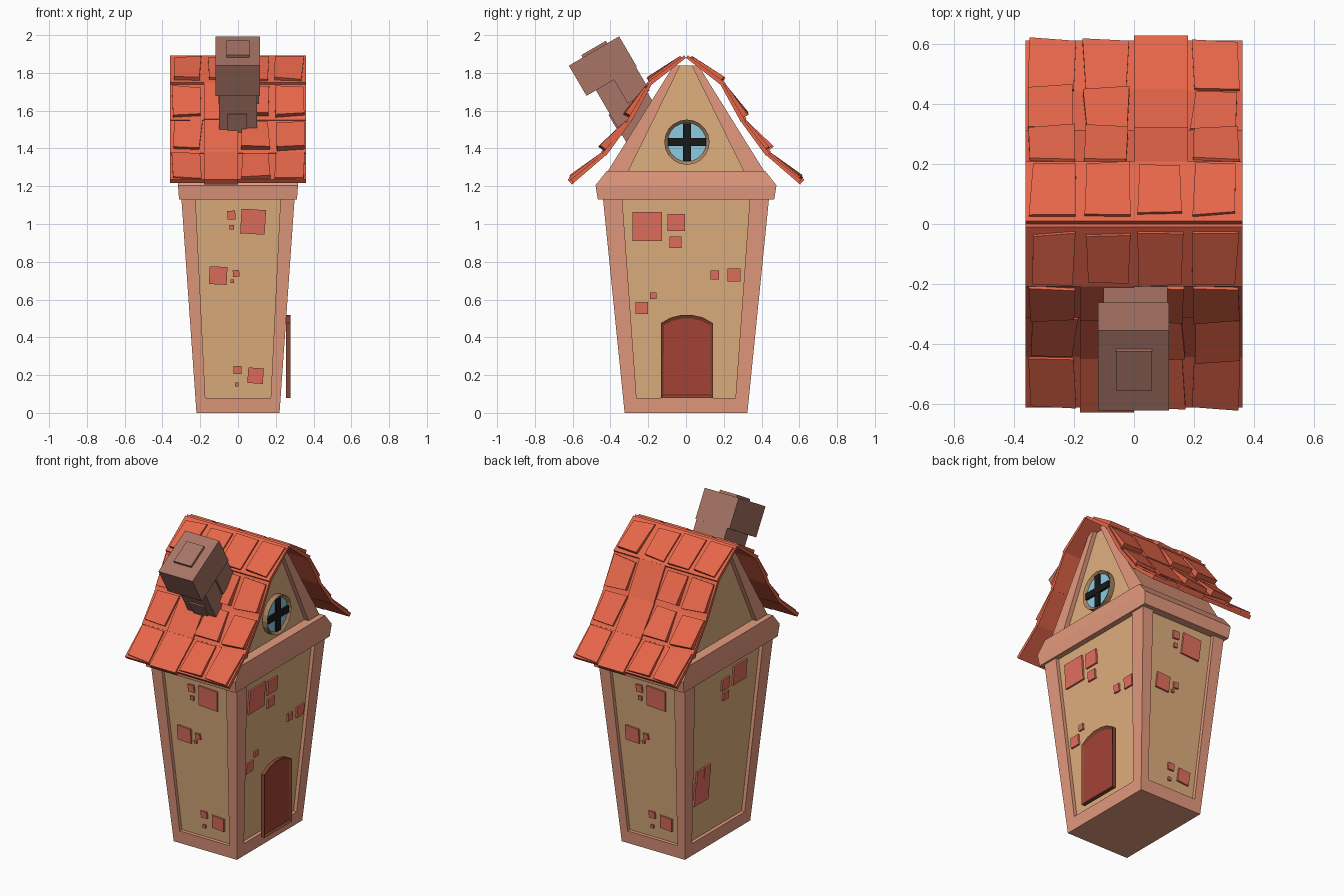
import bpy, bmesh, random
from math import pi, sin, cos, radians
from mathutils import Vector, Matrix

if "Cube" in bpy.data.objects:
    bpy.data.objects.remove(bpy.data.objects["Cube"])

random.seed(4)

def mat(name, hexcol):
    m = bpy.data.materials.new(name)
    c = [int(hexcol[i:i + 2], 16) / 255 for i in (0, 2, 4)]
    m.diffuse_color = [((v + 0.055) / 1.055) ** 2.4 for v in c] + [1]
    m.use_nodes = True
    m.node_tree.nodes["Principled BSDF"].inputs["Base Color"].default_value = m.diffuse_color
    return m

TIMBER, PLASTER = mat("timber", "E49A7E"), mat("plaster", "E0B07E")
BRICK, ROOF = mat("brick", "E4705F"), mat("roof", "E6664A")
STONE, DOOR = mat("stone", "A87466"), mat("door_red", "A44236")
TRIM, GLASS = mat("door_trim", "8A4632"), mat("glass", "8CCBE2")
BLACK, BRASS = mat("black", "181818"), mat("window_trim", "A88460")

def finish(bm, name, *mats, normals=True):
    if normals:
        bmesh.ops.recalc_face_normals(bm, faces=bm.faces)
    me = bpy.data.meshes.new(name)
    bm.to_mesh(me)
    bm.free()
    for m in mats:
        me.materials.append(m)
    ob = bpy.data.objects.new(name, me)
    bpy.context.collection.objects.link(ob)
    return ob

def loft(bm, rings):
    """Closed solid through rings of equal point count; returns the end face."""
    vs = [[bm.verts.new(p) for p in r] for r in rings]
    n = len(vs[0])
    for a, b in zip(vs, vs[1:]):
        for i in range(n):
            j = (i + 1) % n
            bm.faces.new((a[i], a[j], b[j], b[i]))
    bm.faces.new(vs[0][::-1])
    return bm.faces.new(vs[-1])

def prism(bm, prof, x0, x1):
    return loft(bm, [[(x, y, z) for y, z in prof] for x in (x0, x1)])

def box(bm, x, y, z):
    prism(bm, [(y[0], z[0]), (y[1], z[0]), (y[1], z[1]), (y[0], z[1])], *x)

def framed(name, prof, x0, x1, width, depth, rim, fill):
    """Plate facing +x with a raised rim and a sunken, second-colour middle."""
    bm = bmesh.new()
    f = prism(bm, prof, x0, x1)
    bmesh.ops.recalc_face_normals(bm, faces=bm.faces)
    bmesh.ops.inset_region(bm, faces=[f], thickness=width)
    for v in f.verts:
        v.co.x -= depth
    f.material_index = 1
    finish(bm, name, rim, fill)

# Tapered walls: each side is a timber frame around a sunken plaster panel
TOP, SILL, REC = 1.14, 0.08, 0.022
HX, HY = (0.22, 0.30), (0.325, 0.44)

def lerp(pair, z):
    return pair[0] + (pair[1] - pair[0]) * z / TOP

def side_pt(angle, u, d, z):
    return Matrix.Rotation(angle, 3, 'Z') @ Vector((u, -d, z))

SIDES = {"front": (0, HX, HY, (0.173, 0.225)), "right": (pi / 2, HY, HX, (0.262, 0.338)),
         "back": (pi, HX, HY, (0.173, 0.225)), "left": (-pi / 2, HY, HX, (0.262, 0.338))}
frame = bmesh.new()
for side, (ang, w, d, inner) in SIDES.items():
    P = lambda u, z, r=0: side_pt(ang, u, lerp(d, z) - r, z)
    i0, i1 = inner
    for quad in (
        [P(-w[0], 0), P(w[0], 0), P(i0, SILL), P(-i0, SILL)],
        [P(-w[0], 0), P(-i0, SILL), P(-i1, TOP), P(-w[1], TOP)],
        [P(w[0], 0), P(w[1], TOP), P(i1, TOP), P(i0, SILL)],
        [P(-i0, SILL), P(i0, SILL), P(i0, SILL, REC), P(-i0, SILL, REC)],
        [P(-i0, SILL, REC), P(-i1, TOP, REC), P(-i1, TOP), P(-i0, SILL)],
        [P(i0, SILL), P(i1, TOP), P(i1, TOP, REC), P(i0, SILL, REC)]):
        frame.faces.new([frame.verts.new(p) for p in quad])
    bm = bmesh.new()
    bm.faces.new([bm.verts.new(p) for p in
                  (P(-i0, SILL, REC), P(i0, SILL, REC), P(i1, TOP, REC), P(-i1, TOP, REC))])
    finish(bm, side + "_plaster_panel", PLASTER, normals=False)
frame.faces.new([frame.verts.new(p) for p in
                 [(-.22, .325, 0), (.22, .325, 0), (.22, -.325, 0), (-.22, -.325, 0)]])
bmesh.ops.remove_doubles(frame, verts=frame.verts, dist=1e-4)
finish(frame, "timber_wall_frame", TIMBER, normals=False)

# Exposed bricks: (u, z, half width, half height, tilt)
short = [(.08, 1.012, .065, .065, -.06), (-.035, 1.047, .021, .023, .05), (-.033, .983, .012, .013, 0),
         (-.105, .727, .047, .047, -.05), (-.01, .738, .017, .018, .1), (-.03, .697, .009, .009, 0),
         (.093, .197, .041, .041, -.07), (-.003, .228, .021, .021, 0), (-.007, .15, .01, .01, 0)]
right = [(-.205, .987, .077, .077, 0), (-.052, 1.008, .047, .045, 0), (-.056, .904, .031, .03, 0),
         (.152, .73, .022, .024, 0), (.254, .73, .034, .034, 0), (-.234, .555, .034, .032, 0),
         (-.173, .62, .018, .018, 0)]
left = [(.14, 1.02, .065, .06, 0), (.0, 1.0, .035, .035, 0), (.01, .92, .025, .025, 0),
        (-.175, .38, .07, .075, 0), (-.2, .49, .035, .035, 0), (-.13, .49, .03, .035, 0)]
for side, bricks in (("front", short), ("back", short), ("right", right), ("left", left)):
    ang, w, d, inner = SIDES[side]
    bm = bmesh.new()
    for u, z, hw, hh, t in bricks:
        rings = []
        for off in (-.01, .011):
            ring = []
            for sx, sz in ((-1, -1), (1, -1), (1, 1), (-1, 1)):
                a, b = sx * hw, sz * hh
                zz = z + b * cos(t) + a * sin(t)
                ring.append(side_pt(ang, u + a * cos(t) - b * sin(t), lerp(d, zz) - REC + off, zz))
            rings.append(ring)
        loft(bm, rings)
    finish(bm, side + "_bricks", BRICK)

# Timber band above the walls, shoulders sloping only under the eaves
bm = bmesh.new()
loft(bm, [[(sx * hx, sy * hy, z) for sx, sy in ((-1, -1), (1, -1), (1, 1), (-1, 1))]
          for z, hx, hy in ((1.13, .312, .467), (1.205, .318, .479), (1.28, .312, .42))])
finish(bm, "timber_band", TIMBER)

# Gable core and its sloping timbers at both ends
bm = bmesh.new()
prism(bm, [(-.38, 1.27), (.38, 1.27), (.04, 1.84), (-.04, 1.84)], -.25, .25)
finish(bm, "gable_wall", PLASTER)
bm = bmesh.new()
for s in (-1, 1):
    prism(bm, [(s * .42, 1.27), (s * .31, 1.27), (s * .03, 1.84), (s * .065, 1.84)], -.278, .278)
finish(bm, "gable_timbers", TIMBER)

# Round window with cross bars
circle = [(.005 + .12 * cos(i * pi / 10), 1.433 + .12 * sin(i * pi / 10)) for i in range(20)]
framed("round_window", circle, .24, .285, .017, .015, BRASS, GLASS)
bm = bmesh.new()
box(bm, (.26, .281), (-.016, .026), (1.333, 1.533))
box(bm, (.26, .282), (-.095, .105), (1.412, 1.454))
finish(bm, "window_bars", BLACK)

# Arched door
arch = [(-.133, .08), (.142, .08), (.142, .475), (.09, .505), (.035, .518),
        (-.026, .518), (-.081, .505), (-.133, .475)]
framed("arched_door", arch, .255, .278, .019, .01, TRIM, DOOR)

# Roof: bowed slope of four rows by four columns, turned half round for the other slope
slope = [Vector(p) for p in ((0, 1.88), (.183, 1.737), (.285, 1.55), (.415, 1.372), (.595, 1.217))]
slabs, tiles = bmesh.new(), bmesh.new()
for row, (a, b) in enumerate(zip(slope, slope[1:])):
    run = (b - a).length
    t = (b - a) / run
    n = Vector((-t.y, t.x))

    def piece(bm, corners, lo, hi):
        """corners: (x, distance down the slope), the first two are uphill."""
        for s in (1, -1):
            rings = []
            for h in ((lo,) * 4, hi):
                q = [(x, a + t * k + n * e) for (x, k), e in zip(corners, h)]
                rings.append([(s * x, s * p.x, p.y) for x, p in q])
            loft(bm, rings)

    for col in range(4):
        x0, x1 = -.36 + .18 * col, -.18 + .18 * col
        plain = col == 2 and row > 0
        end = run + (.012 if row < 3 or plain else .0)
        up, low = (.026, .034) if plain else (.016, .024)
        piece(slabs, [(x0, 0), (x1, 0), (x1, end), (x0, end)], 0, (up, up, low, low))
        if not plain:
            j = lambda: random.uniform(-.006, .012)
            lift = .036 if row in (0, 3) else random.uniform(.044, .06)
            piece(tiles, [(x0 + .012 + j(), .022 + j()), (x1 - .014 - j(), .022 + j()),
                          (x1 - .018 - j(), run - .012 + j()), (x0 + .014 + j(), run - .012 + j())],
                  .01, (.027, .027, lift + j(), lift + j()))
finish(slabs, "roof_slabs", ROOF)
finish(tiles, "roof_tiles", ROOF)

# Leaning chimney: shaft, cap, flue top and two stray bricks
bm = bmesh.new()
box(bm, (-.1, .1), (.45, .68), (1.37, 1.73))
box(bm, (-.12, .117), (.392, .70), (1.715, 1.9))
box(bm, (-.06, .06), (.477, .628), (1.88, 1.915))
box(bm, (-.102, .112), (.56, .695), (1.57, 1.73))
box(bm, (-.055, .048), (.442, .5), (1.44, 1.57))
bm.transform(Matrix.Rotation(radians(30.3), 4, 'X'))
finish(bm, "chimney", STONE)
